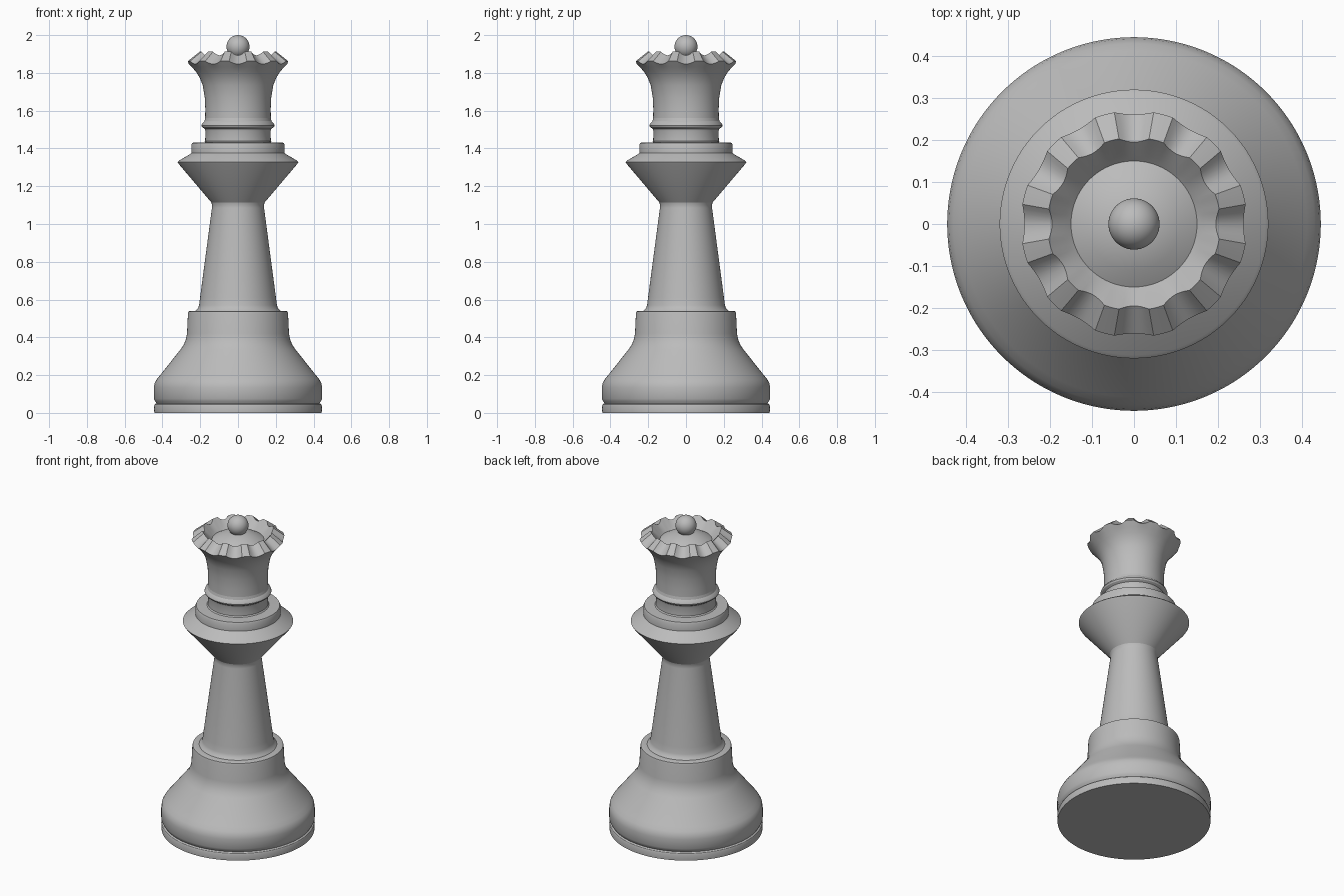
import bpy, bmesh, math

if "Cube" in bpy.data.objects:
    bpy.data.objects.remove(bpy.data.objects["Cube"])

SEGMENTS = 144
NOTCHES = 12

grey = bpy.data.materials.new("plain_grey")
grey.use_nodes = True
colour = (0.5, 0.5, 0.5, 1)
grey.diffuse_color = colour
grey.node_tree.nodes["Principled BSDF"].inputs["Base Color"].default_value = colour


def scoop(angle):
    """Depth of the crown notch at an angle: 1 in its middle, 0 on a tooth."""
    pitch = math.tau / NOTCHES
    offset = abs((angle + pitch / 2) % pitch - pitch / 2) / (pitch / 3)
    return max(0, 1 - offset ** 2)


def finish(obj):
    obj.data.materials.append(grey)
    bpy.ops.object.select_all(action='DESELECT')
    obj.select_set(True)
    bpy.context.view_layer.objects.active = obj
    bpy.ops.object.shade_smooth_by_angle(angle=math.radians(28))


def lathe(name, profile):
    """Revolve points (radius, height, notch radius cut, notch depth)."""
    bm = bmesh.new()
    rings = []
    for r, z, *cut in profile:
        cut_r, cut_z = cut or (0, 0)
        if r == 0:
            rings.append([bm.verts.new((0, 0, z))] * SEGMENTS)
            continue
        ring = []
        for i in range(SEGMENTS):
            a = math.tau * i / SEGMENTS
            s = scoop(a)
            rad = r - cut_r * s
            ring.append(bm.verts.new((rad * math.cos(a), rad * math.sin(a), z - cut_z * s)))
        rings.append(ring)
    for low, high in zip(rings, rings[1:]):
        for i in range(SEGMENTS):
            j = (i + 1) % SEGMENTS
            corners = dict.fromkeys((low[i], low[j], high[j], high[i]))
            bm.faces.new(list(corners))
    mesh = bpy.data.meshes.new(name)
    bm.to_mesh(mesh)
    bm.free()
    obj = bpy.data.objects.new(name, mesh)
    bpy.context.collection.objects.link(obj)
    finish(obj)


# Foot disc, groove and bell-shaped base
lathe("base", [(0, 0), (.443, 0), (.445, .035), (.441, .045), (.432, .051),
               (.439, .062), (.445, .075), (.445, .135), (.441, .158), (.43, .178),
               (.412, .2), (.305, .335), (.288, .36), (.276, .39), (.27, .42),
               (.265, .525), (.262, .537), (.255, .54), (.21, .54)])

# Tapering stem
lathe("stem", [(.225, .54), (.212, .553), (.206, .57), (.201, .61),
               (.138, 1.085), (.137, 1.1), (.141, 1.114)])

# Wide collar with a stepped disc on top
lathe("collar", [(.141, 1.114), (.314, 1.318), (.32, 1.328), (.312, 1.336),
                 (.255, 1.369), (.247, 1.376), (.247, 1.42), (.242, 1.43), (.17, 1.433)])

# Neck with a bead ring
lathe("neck", [(.18, 1.433), (.174, 1.44), (.172, 1.49), (.176, 1.504), (.19, 1.513),
               (.194, 1.522), (.19, 1.532), (.178, 1.544), (.174, 1.56)])

# Flared crown with scooped rim, inner bowl and domed top
lathe("crown", [(.174, 1.56), (.173, 1.61), (.176, 1.67), (.187, 1.735), (.202, 1.773),
                (.222, 1.805), (.245, 1.832), (.27, 1.862, .009, .015),
                (.206, 1.912, .011, .019), (.165, 1.865), (.15, 1.85),
                (.11, 1.874), (.06, 1.893), (0, 1.9)])

# Finial ball
bpy.ops.mesh.primitive_uv_sphere_add(segments=48, ring_count=24, radius=.061,
                                     location=(0, 0, 1.939))
ball = bpy.context.object
ball.name = "finial_ball"
finish(ball)
